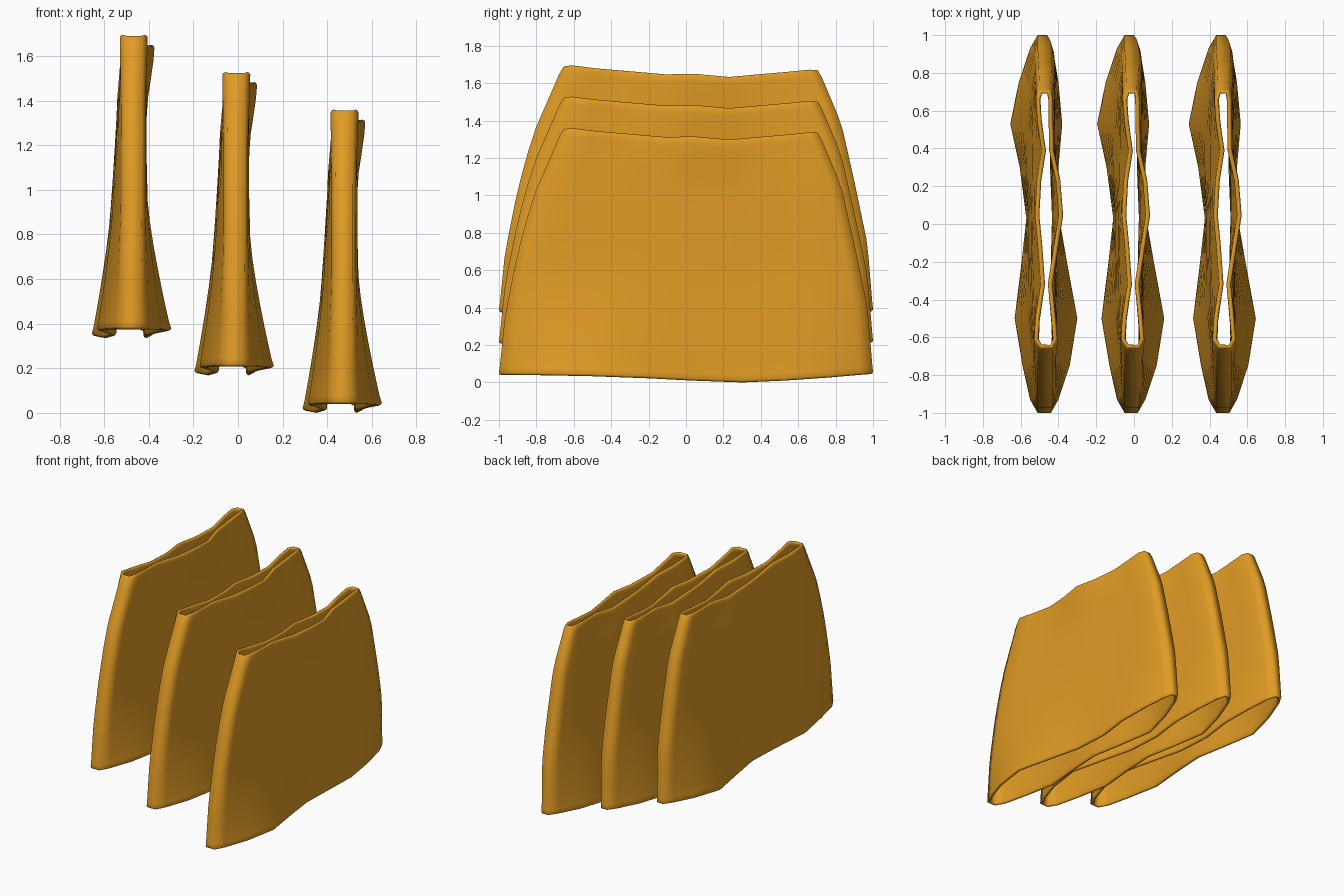
import bpy, bmesh
from mathutils import Vector

if "Cube" in bpy.data.objects:
    bpy.data.objects.remove(bpy.data.objects["Cube"])

THICK = 0.024

# stations from front fold (-1) to back fold (1)
T = [-1, -.93, -.75, -.5, -.2, .03, .3, .53, .75, .93, 1]
Z_HEM = [.04, .04, .038, .033, .022, .01, 0, .01, .025, .04, .045]
Z_WAIST = [1.355, 1.36, 1.345, 1.33, 1.312, 1.315, 1.298, 1.312, 1.325, 1.337, 1.335]

# cloth sides at four heights: (height fraction, left x, right x)
ROWS = [
    (0.0, [-.05, -.09, -.13, -.172, -.135, -.11, -.145, -.195, -.15, -.09, -.05],
          [.02, .06, .12, .16, .105, .065, .06, .08, .06, .03, .0]),
    (0.45, [-.05, -.065, -.08, -.10, -.10, -.10, -.11, -.11, -.09, -.065, -.05],
           [.03, .045, .05, .055, .05, .05, .04, .04, .045, .04, .025]),
    (0.75, [-.05, -.065, -.075, -.08, -.085, -.085, -.085, -.08, -.075, -.06, -.045],
           [.03, .045, .05, .045, .045, .05, .05, .04, .04, .04, .025]),
    (1.0, [-.04, -.07, -.062, -.035, -.05, -.065, -.055, -.03, -.052, -.06, -.04],
          [.03, .055, .045, .028, .06, .085, .07, .035, .032, .03, .015]),
]
FRONT = [(0, -1), (.24, -.968), (.5, -.9), (.72, -.82), (1, -.66)]
BACK = [(0, 1), (.28, .97), (.54, .9), (.78, .83), (1, .71)]


def lerp_table(table, u):
    for (a, va), (b, vb) in zip(table, table[1:]):
        if u <= b:
            return va + (vb - va) * (u - a) / (b - a)
    return table[-1][1]


def sides(u):
    for k, (lo, hi) in enumerate(zip(ROWS, ROWS[1:])):
        if u <= hi[0]:
            w = (u - lo[0]) / (hi[0] - lo[0])
            w = 1 - (1 - w) ** 1.3 if k == 0 else w * w * (3 - 2 * w) if k == 2 else w
            return [[a + (b - a) * w for a, b in zip(lo[s], hi[s])] for s in (1, 2)]
    return ROWS[-1][1:]


def ring(u, dz, inset):
    """One closed loop of the cloth, moved inward by inset."""
    left, right = sides(u)
    f, b = lerp_table(FRONT, u), lerp_table(BACK, u)
    pts = []
    for xs, order in ((right, range(len(T))), (left, reversed(range(len(T))))):
        for i in order:
            y = f + (b - f) * (T[i] + 1) / 2
            z = Z_HEM[i] + (Z_WAIST[i] - Z_HEM[i]) * u + dz
            pts.append(Vector((xs[i], y, z)))
    out = []
    n = len(pts)
    for i, p in enumerate(pts):
        d = (pts[(i + 1) % n] - p).normalized() + (p - pts[i - 1]).normalized()
        out.append(p + Vector((-d.y, d.x, 0)).normalized() * inset)
    return out


# wall section: up the outside, over the waist rim, down the inside, round the hem
levels = [.03, .08, .15, .22, .3, .38, .45, .55, .65, .75, .82, .88, .94, .97]
rim = [(-.012, 0), (-.004, .004), (0, THICK / 2), (-.004, THICK - .004), (-.012, THICK)]
section = [(u, 0, 0) for u in levels]
section += [(1, dz, d) for dz, d in rim]
section += [(u, 0, THICK) for u in reversed(levels)]
section += [(0, -dz, d) for dz, d in reversed(rim)]

bm = bmesh.new()
rings = [[bm.verts.new(p) for p in ring(*s)] for s in section]
n = len(rings[0])
for k, a in enumerate(rings):
    b = rings[(k + 1) % len(rings)]
    for i in range(n):
        j = (i + 1) % n
        bm.faces.new((a[i], a[j], b[j], b[i])).smooth = True
bmesh.ops.recalc_face_normals(bm, faces=bm.faces)
mesh = bpy.data.meshes.new("skirt")
bm.to_mesh(mesh)
bm.free()

cloth = bpy.data.materials.new("amber cloth")
cloth.diffuse_color = (0.75, 0.33, 0.018, 1)
cloth.use_nodes = True
cloth.node_tree.nodes["Principled BSDF"].inputs["Base Color"].default_value = cloth.diffuse_color
mesh.materials.append(cloth)

# three skirts in a stepped row
for name, x, z in (("skirt_high", -.46, .335), ("skirt_middle", 0, .168), ("skirt_low", .485, 0)):
    ob = bpy.data.objects.new(name, mesh)
    ob.location = (x, 0, z)
    bpy.context.collection.objects.link(ob)
